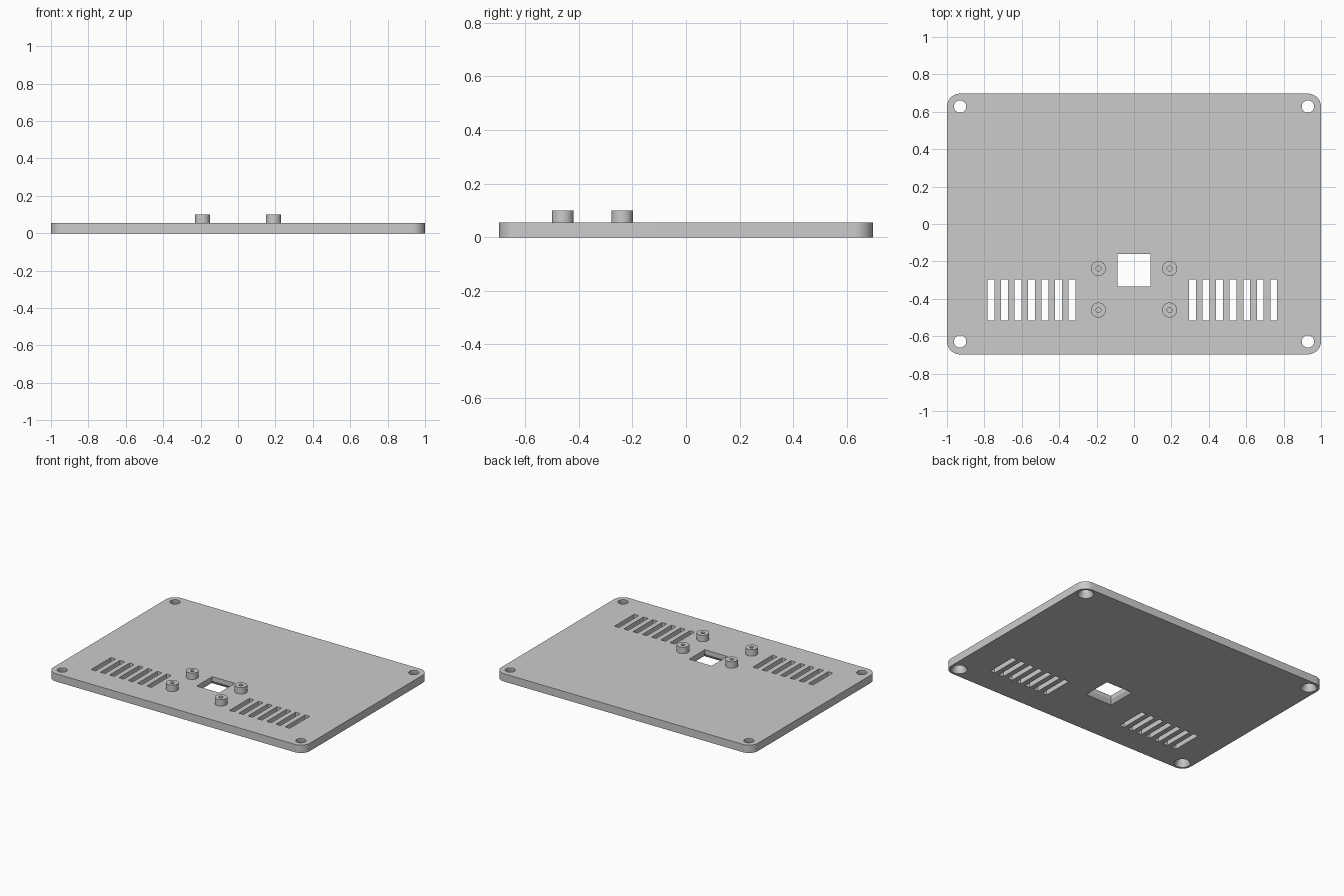
import bpy
import bmesh
from math import cos, sin, pi, radians
from mathutils import Vector

default = bpy.data.objects.get("Cube")
if default:
    bpy.data.objects.remove(default, do_unlink=True)

HALF_X, HALF_Y, THICK = 1.0, 0.697, 0.055
CORNER = 0.07
POST_TOP = 0.1

grey = bpy.data.materials.new("plain grey")
grey.use_nodes = True
colour = (0.6, 0.6, 0.6, 1)
grey.diffuse_color = colour
grey.node_tree.nodes["Principled BSDF"].inputs["Base Color"].default_value = colour


def make_object(name, bm):
    bmesh.ops.recalc_face_normals(bm, faces=bm.faces)
    mesh = bpy.data.meshes.new(name)
    bm.to_mesh(mesh)
    bm.free()
    mesh.materials.append(grey)
    obj = bpy.data.objects.new(name, mesh)
    bpy.context.collection.objects.link(obj)
    return obj


def rect(cx, cy, hx, hy):
    return [(cx - hx, cy - hy), (cx + hx, cy - hy), (cx + hx, cy + hy), (cx - hx, cy + hy)]


def circle(cx, cy, r, n=40):
    return [(cx + r * cos(2 * pi * i / n), cy + r * sin(2 * pi * i / n)) for i in range(n)]


def rounded_rect(hx, hy, r, steps=12):
    pts = []
    for k, (sx, sy) in enumerate([(1, 1), (-1, 1), (-1, -1), (1, -1)]):
        for i in range(steps + 1):
            a = pi / 2 * (k + i / steps)
            pts.append((sx * (hx - r) + r * cos(a), sy * (hy - r) + r * sin(a)))
    return pts


def loft(bm, layers, closed=False):
    """Skin a stack of (outline, height) layers, capped or closed into a ring."""
    rings = [[bm.verts.new((x, y, z)) for x, y in pts] for pts, z in layers]
    pairs = list(zip(rings, rings[1:]))
    if closed:
        pairs.append((rings[-1], rings[0]))
    else:
        bm.faces.new(rings[0][::-1])
        bm.faces.new(rings[-1])
    for a, b in pairs:
        n = len(a)
        for i in range(n):
            j = (i + 1) % n
            bm.faces.new((a[i], a[j], b[j], b[i]))


def smooth(obj):
    bpy.ops.object.select_all(action="DESELECT")
    obj.select_set(True)
    bpy.context.view_layer.objects.active = obj
    bpy.ops.object.shade_smooth_by_angle(angle=radians(30))


# Plate with rounded corners
bm = bmesh.new()
outline = rounded_rect(HALF_X, HALF_Y, CORNER)
loft(bm, [(outline, 0), (outline, THICK)])
plate = make_object("base_plate", bm)

# Cutters for all openings, kept apart so none overlap
bm = bmesh.new()
LOW, HIGH = -0.02, THICK + 0.02

# Vent slots, seven on each side
for start in (-0.765, 0.313):
    for i in range(7):
        slot = rect(start + i * 0.0723, -0.406, 0.018, 0.11)
        loft(bm, [(slot, LOW), (slot, HIGH)])

# Square window, flared towards the underside
def window(grow):
    return rect(0, -0.248, 0.088 + grow, 0.087 + grow)

loft(bm, [(window(0.016), LOW), (window(0.016), 0), (window(0), 0.025), (window(0), HIGH)])

# Corner screw holes, countersunk from below
for sx in (-1, 1):
    for sy in (-1, 1):
        x, y = sx * 0.93, sy * 0.628
        wide, narrow = circle(x, y, 0.053), circle(x, y, 0.033)
        loft(bm, [(wide, LOW), (wide, 0), (narrow, 0.035), (narrow, HIGH)])

cutter = make_object("opening_cutter", bm)
cutter.hide_render = True

mod = plate.modifiers.new("openings", "BOOLEAN")
mod.operation = "DIFFERENCE"
mod.solver = "EXACT"
mod.object = cutter
bpy.context.view_layer.objects.active = plate
bpy.ops.object.modifier_apply(modifier=mod.name)
bpy.data.objects.remove(cutter, do_unlink=True)
smooth(plate)

# Four mounting posts, each with a blind pilot hole
for side, x in (("right", -0.19), ("left", 0.19)):
    for end, y in (("front", -0.46), ("back", -0.238)):
        bm = bmesh.new()
        outer, bore = circle(x, y, 0.04), circle(x, y, 0.013, 40)
        loft(bm, [(outer, THICK - 0.005), (outer, POST_TOP), (bore, POST_TOP), (bore, THICK)])
        smooth(make_object(f"{end}_{side}_post", bm))
